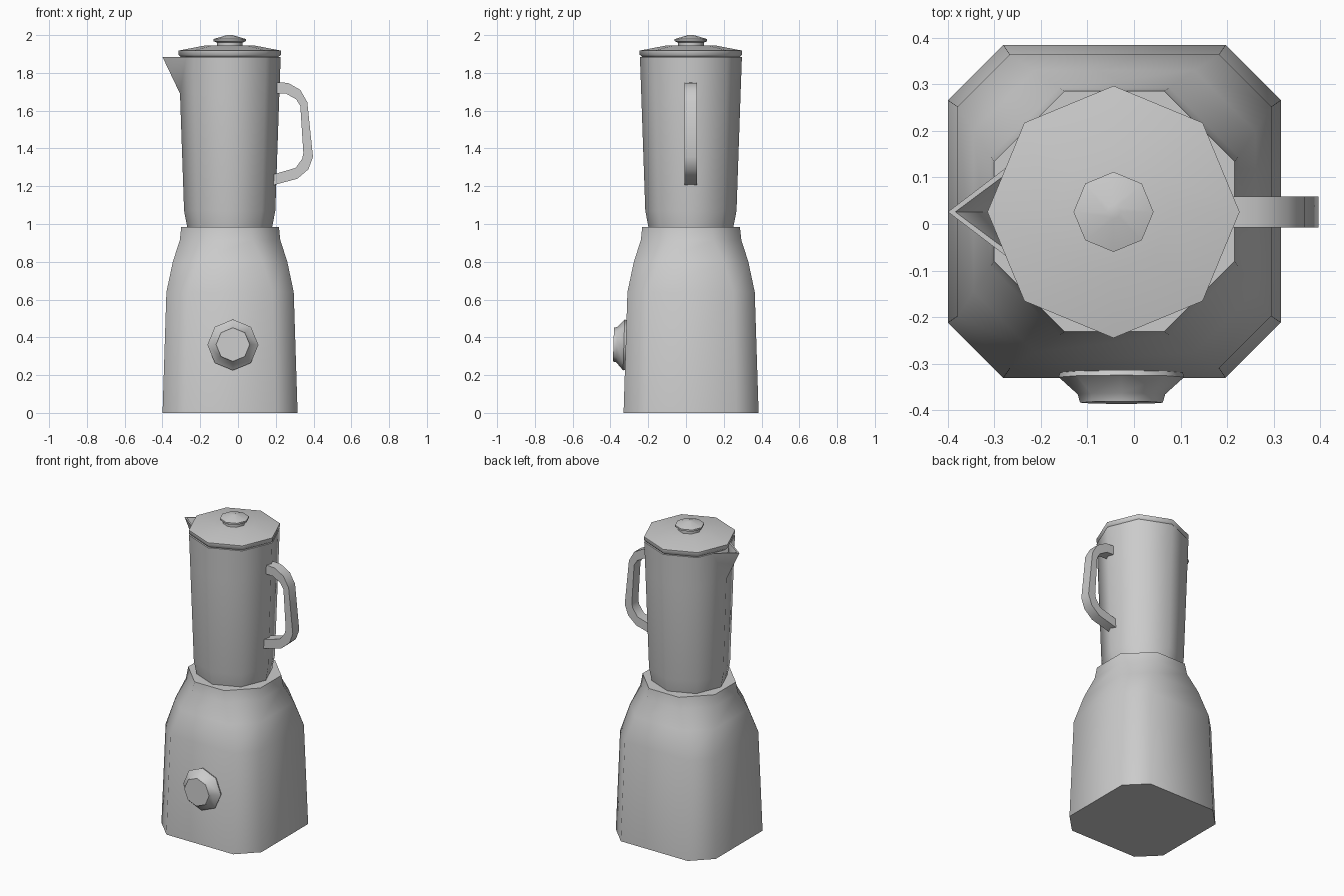
import bpy, bmesh
from math import cos, sin, pi, radians
from mathutils import Matrix, Vector

if "Cube" in bpy.data.objects:
    bpy.data.objects.remove(bpy.data.objects["Cube"])

CX, CY = -0.044, 0.026


def finish(name, bm, angle=50):
    bmesh.ops.recalc_face_normals(bm, faces=bm.faces[:])
    me = bpy.data.meshes.new(name)
    bm.to_mesh(me)
    bm.free()
    ob = bpy.data.objects.new(name, me)
    bpy.context.collection.objects.link(ob)
    bpy.ops.object.select_all(action='DESELECT')
    ob.select_set(True)
    bpy.context.view_layer.objects.active = ob
    bpy.ops.object.shade_smooth_by_angle(angle=radians(angle))
    return ob


def loft(rings):
    """Skin a list of point rings and cap both ends."""
    bm = bmesh.new()
    vr = [[bm.verts.new(p) for p in ring] for ring in rings]
    n = len(vr[0])
    for a, b in zip(vr, vr[1:]):
        for i in range(n):
            j = (i + 1) % n
            bm.faces.new((a[i], a[j], b[j], b[i]))
    bm.faces.new(vr[0])
    bm.faces.new(vr[-1])
    return bm, vr


def octagon(r, z, cx=CX, cy=CY):
    return [(cx + r * cos(i * pi / 4), cy + r * sin(i * pi / 4), z) for i in range(8)]


def chamfered_square(h, f, z):
    pts = [(h, -f), (h, f), (f, h), (-f, h), (-h, f), (-h, -f), (-f, -h), (f, -h)]
    return [(CX + 0.002 + x, CY + 0.001 + y, z) for x, y in pts]


# motor base: chamfered square turning into an octagon
base = [(0.3575, 0.239, 0), (0.337, 0.225, 0.64), (0.303, 0.172, 0.80),
        (0.266, 0.118, 0.915), (0.2585, 0.107, 0.985)]
finish("motor_base", loft([chamfered_square(*s) for s in base])[0])


# jar: hollow octagon with a pouring spout pulled out at the rim
def jar_ring(r, z, tip=None):
    o = [Vector(p) for p in octagon(r, z)]
    ring = [o[4], (o[4] + o[5]) / 2, o[5], o[6], o[7], o[0], o[1], o[2], o[3],
            (o[3] + o[4]) / 2]
    if tip is not None:
        ring[0] = Vector((tip, CY, z))
    return ring


bm, vr = loft([jar_ring(0.224, 0.98), jar_ring(0.2415, 1.07), jar_ring(0.263, 1.69),
               jar_ring(0.27, 1.885, -0.40), jar_ring(0.256, 1.885, -0.384),
               jar_ring(0.249, 1.69), jar_ring(0.2275, 1.07), jar_ring(0.21, 1.0)])
for low, top in ((2, 3), (5, 4)):
    for side in (1, 9):
        bmesh.ops.connect_verts(bm, verts=[vr[low][0], vr[top][side]])
finish("jar", bm)

# lid
lid = [(0.25, 1.875), (0.262, 1.888), (0.271, 1.896), (0.271, 1.918), (0.13, 1.945)]
finish("lid", loft([octagon(*s) for s in lid])[0])

# lid knob
knob = [(0.068, 1.94), (0.068, 1.96), (0.086, 1.968), (0.086, 1.979), (0.015, 2.0)]
finish("lid_knob", loft([octagon(*s) for s in knob])[0])

# handle: outer and inner side profile pairs, given a width along y
outer = [(0.205, 1.75), (0.265, 1.747), (0.33, 1.71), (0.367, 1.645),
         (0.397, 1.355), (0.373, 1.29), (0.315, 1.24), (0.185, 1.205)]
inner = [(0.205, 1.692), (0.255, 1.69), (0.308, 1.66), (0.33, 1.625),
         (0.346, 1.375), (0.34, 1.345), (0.305, 1.297), (0.185, 1.262)]
W = 0.033
finish("handle", loft([[(a[0], CY - W, a[1]), (a[0], CY + W, a[1]),
                        (b[0], CY + W, b[1]), (b[0], CY - W, b[1])]
                       for a, b in zip(outer, inner)])[0])

# control dial, tilted to follow the sloping front wall
dial = [(0.13, -0.015), (0.135, 0.0), (0.094, 0.037), (0.089, 0.055)]
bm, _ = loft([octagon(r, z, 0, 0) for r, z in dial])
bm.transform(Matrix.Translation((-0.027, -0.329, 0.36))
             @ Matrix.Rotation(radians(90 - 1.8), 4, 'X'))
finish("control_dial", bm)
